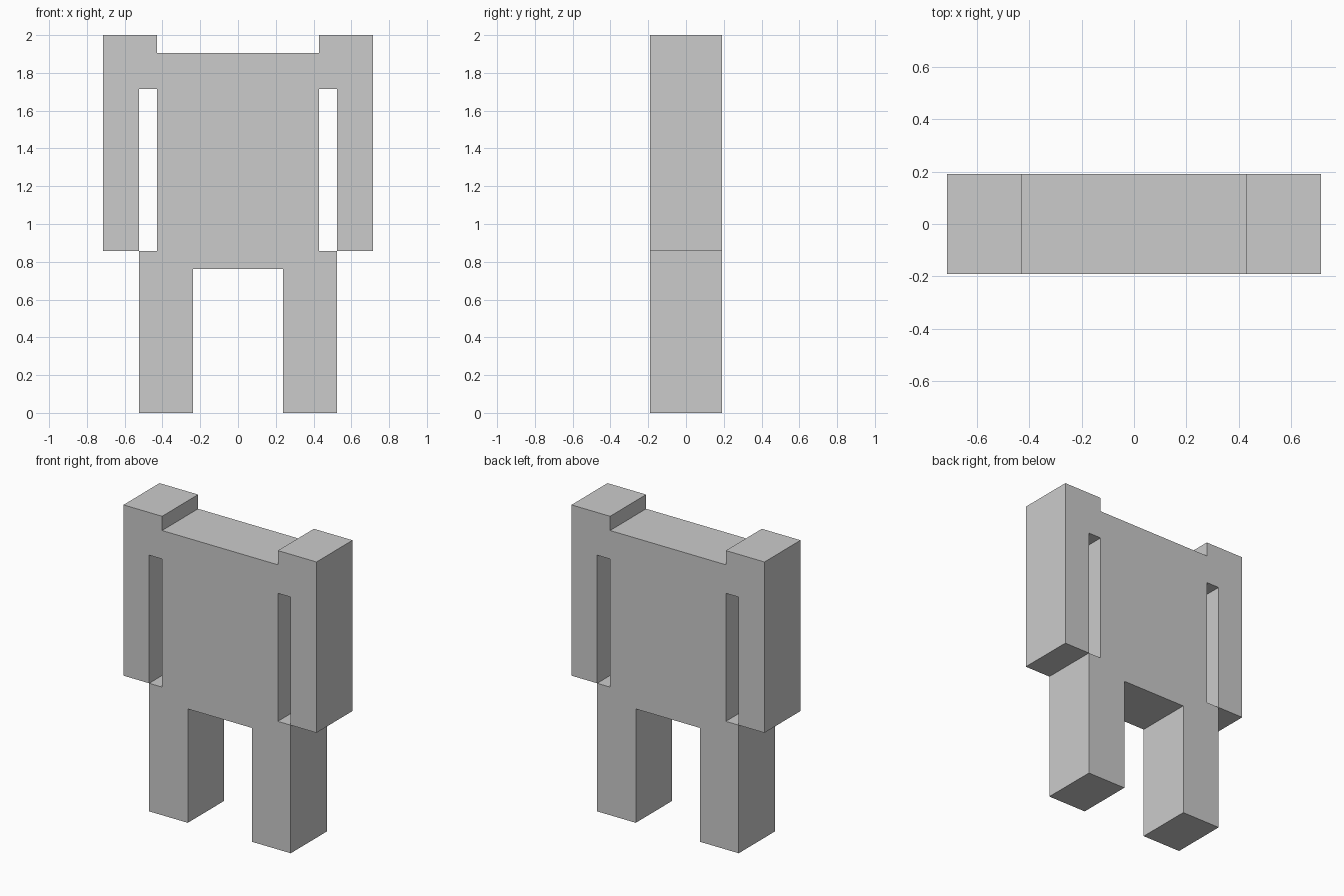
import bpy, bmesh

if "Cube" in bpy.data.objects:
    bpy.data.objects.remove(bpy.data.objects["Cube"])

U = 2 / 21      # the model sits on a grid of 21 units in height
DEPTH = 4 * U

# Right half of the front outline in grid units: shoulder, arm, gap, leg, crotch
half = [(4.5, 20), (4.5, 21), (7.5, 21), (7.5, 9), (5.5, 9), (5.5, 18),
        (4.5, 18), (4.5, 9), (5.5, 9), (5.5, 0), (2.5, 0), (2.5, 8)]
outline = half + [(-x, z) for x, z in reversed(half)]

# Extrude the mirrored outline through the full depth
bm = bmesh.new()
front = bm.faces.new([bm.verts.new((x * U, -DEPTH / 2, z * U)) for x, z in outline])
ext = bmesh.ops.extrude_face_region(bm, geom=[front], use_keep_orig=True)
back = [g for g in ext["geom"] if isinstance(g, bmesh.types.BMVert)]
bmesh.ops.translate(bm, verts=back, vec=(0, DEPTH, 0))
bmesh.ops.recalc_face_normals(bm, faces=bm.faces)

mesh = bpy.data.meshes.new("figure_body")
bm.to_mesh(mesh)
bm.free()
body = bpy.data.objects.new("figure_body", mesh)
bpy.context.collection.objects.link(body)
